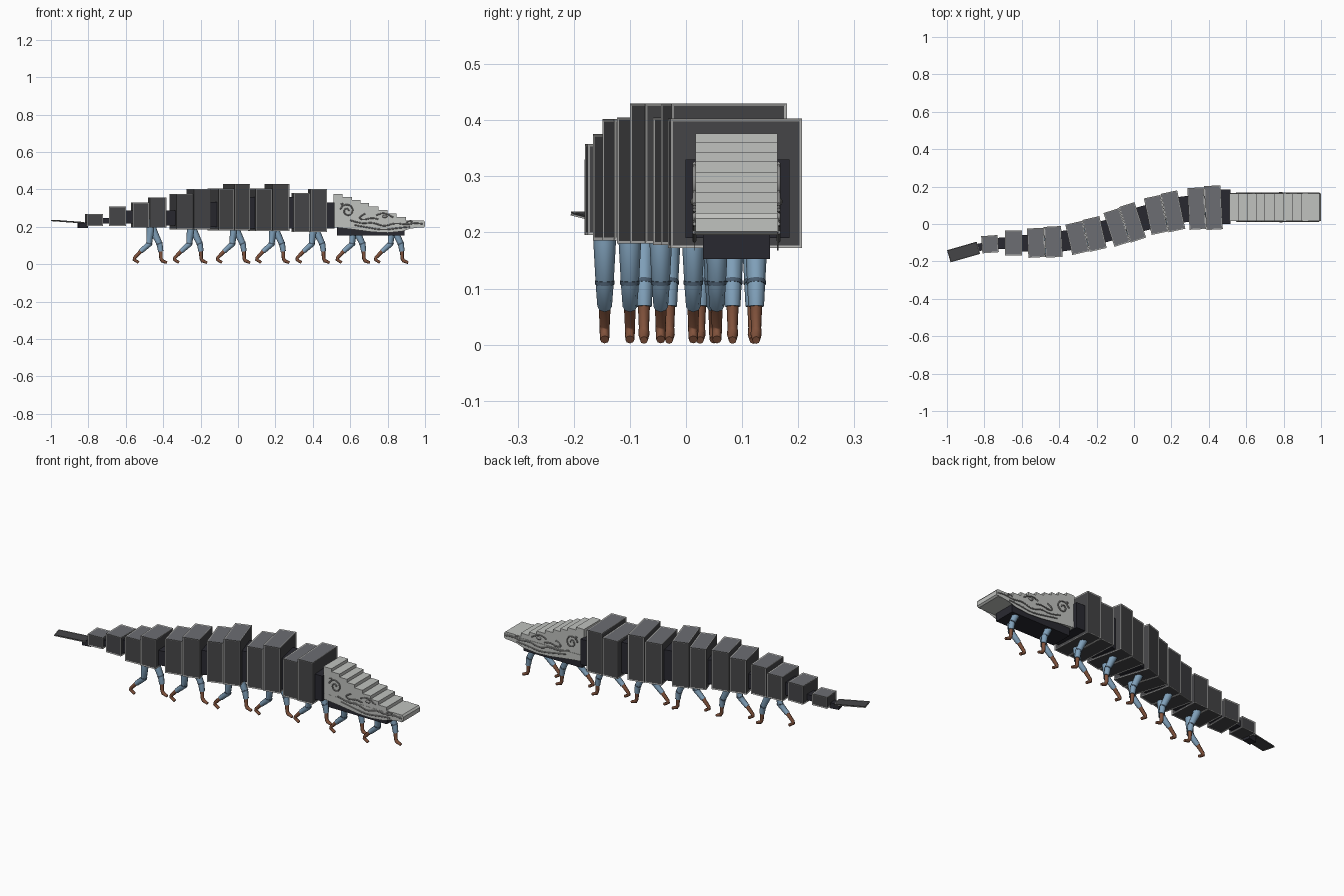
import bpy, bmesh
from math import radians, cos, sin, pi
from mathutils import Matrix, Vector

cube = bpy.data.objects.get("Cube")
if cube:
    bpy.data.objects.remove(cube)


def material(name, rgb):
    m = bpy.data.materials.new(name)
    m.use_nodes = True
    m.diffuse_color = (*rgb, 1)
    m.node_tree.nodes["Principled BSDF"].inputs["Base Color"].default_value = (*rgb, 1)
    return m


PANEL = material("charcoal panel", (0.06, 0.06, 0.064))
TOP = material("grey top panel", (0.15, 0.155, 0.17))
FRAME = material("light frame", (0.42, 0.42, 0.41))
DARK = material("dark connector", (0.022, 0.022, 0.03))
HEAD = material("pale head", (0.53, 0.54, 0.52))
RELIEF = material("grey relief", (0.26, 0.26, 0.255))
DENIM = material("blue trousers", (0.22, 0.36, 0.50))
BAND = material("dark blue band", (0.07, 0.11, 0.16))
BOOT = material("brown boot", (0.22, 0.085, 0.045))


def add(name, data, mats=()):
    ob = bpy.data.objects.new(name, data)
    bpy.context.collection.objects.link(ob)
    for m in mats:
        data.materials.append(m)
    return ob


def box(name, size, loc, turn=0, mats=(DARK,), tilt=0, framed=False, rim=0.007):
    """Box, optionally with every face inset into a framed panel."""
    bm = bmesh.new()
    bmesh.ops.create_cube(bm, size=1, matrix=Matrix.Diagonal((*size, 1)))
    if framed:
        inner = list(bm.faces)
        bmesh.ops.inset_individual(bm, faces=inner, thickness=rim, depth=0)
        bm.normal_update()
        for f in inner:
            f.material_index = 2 if f.normal.z > 0.5 else 1
            bmesh.ops.translate(bm, verts=f.verts, vec=f.normal * -0.002)
    me = bpy.data.meshes.new(name)
    bm.to_mesh(me)
    bm.free()
    ob = add(name, me, mats)
    ob.location = loc
    ob.rotation_euler = (0, radians(tilt), radians(turn))
    return ob


def tube(name, points, radii, mat, thick=1.0, loc=(0, 0, 0), smooth=False):
    """Tapered tube through points, turned into a mesh."""
    cu = bpy.data.curves.new(name, "CURVE")
    cu.dimensions = "3D"
    cu.bevel_depth = thick
    cu.bevel_resolution = 2
    cu.use_fill_caps = True
    sp = cu.splines.new("NURBS" if smooth else "POLY")
    sp.points.add(len(points) - 1)
    for p, co, r in zip(sp.points, points, radii):
        p.co = (*co, 1)
        p.radius = r
    if smooth:
        sp.use_endpoint_u = True
        sp.order_u = 3
        sp.resolution_u = 5
    tmp = add(name + "_path", cu)
    dg = bpy.context.evaluated_depsgraph_get()
    me = bpy.data.meshes.new_from_object(tmp.evaluated_get(dg))
    bpy.data.objects.remove(tmp)
    me.materials.clear()
    ob = add(name, me, [mat])
    ob.location = loc
    return ob


def extrude_profile(name, profile, y0, y1, mat):
    bm = bmesh.new()
    face = bm.faces.new([bm.verts.new((x, y0, z)) for x, z in profile])
    new = bmesh.ops.extrude_face_region(bm, geom=[face])["geom"]
    bmesh.ops.translate(bm, verts=[v for v in new if isinstance(v, bmesh.types.BMVert)],
                        vec=(0, y1 - y0, 0))
    bmesh.ops.recalc_face_normals(bm, faces=bm.faces)
    me = bpy.data.meshes.new(name)
    bm.to_mesh(me)
    bm.free()
    return add(name, me, [mat])


# Body sections: centre x, y, turn, length, width, bottom, tops of the boxes
sections = [
    (-0.77, -0.108, 4, 0.09, 0.092, 0.205, [0.268]),
    (-0.645, -0.102, 0, 0.093, 0.133, 0.205, [0.308]),
    (-0.477, -0.098, 3, 0.185, 0.165, 0.195, [0.33, 0.358]),
    (-0.257, -0.064, 13, 0.19, 0.175, 0.186, [0.375, 0.402]),
    (-0.05, -0.005, 18, 0.178, 0.2, 0.18, [0.405, 0.43]),
    (0.163, 0.058, 12, 0.185, 0.21, 0.178, [0.405, 0.43]),
    (0.38, 0.085, 3, 0.18, 0.235, 0.172, [0.38, 0.403]),
]
for i, (x, y, turn, length, width, low, tops) in enumerate(sections):
    n = len(tops)
    step = length / n
    for k, top in enumerate(tops):
        off = (k - (n - 1) / 2) * step
        a = radians(turn)
        grow = 1 if k == n - 1 else 0.95
        box(f"body_box_{i}_{k}", (step - 0.002, width * grow, top - low),
            (x + off * cos(a), y + off * sin(a), (top + low) / 2), turn,
            (FRAME, PANEL, TOP), framed=True)

# Dark connectors between neighbouring sections
for i, (a, b) in enumerate(zip(sections, sections[1:])):
    p = Vector((a[0] + a[3] / 2 * cos(radians(a[2])), a[1] + a[3] / 2 * sin(radians(a[2])), 0))
    q = Vector((b[0] - b[3] / 2 * cos(radians(b[2])), b[1] - b[3] / 2 * sin(radians(b[2])), 0))
    low, top = a[5] + 0.012, a[6][-1] - 0.07 if i > 1 else a[6][-1] - 0.02
    mid = (p + q) / 2
    box(f"connector_{i}", ((q - p).length + 0.03, a[4] * 0.66, top - low),
        (mid.x, mid.y, (low + top) / 2), (a[2] + b[2]) / 2)
box("neck", (0.07, 0.185, 0.14), (0.48, 0.092, 0.26))

# Tail
box("tail_joint", (0.05, 0.04, 0.03), (-0.83, -0.125, 0.208), 10)
box("tail_panel", (0.165, 0.068, 0.007), (-0.911, -0.15, 0.228), 16,
    (FRAME, PANEL, PANEL), tilt=4, framed=True, rim=0.004)

# Head: stepped top, nearly flat underside
x_steps = [0.51, 0.56, 0.61, 0.655, 0.7, 0.75, 0.8, 0.847, 0.897, 1.0]
z_steps = [0.376, 0.36, 0.343, 0.326, 0.308, 0.29, 0.272, 0.253, 0.235]
top = []
for z, x0, x1 in zip(z_steps, x_steps, x_steps[1:]):
    top += [(x0, z), (x1, z)]
top[-1] = (0.992, 0.235)
tip = [(1.0, 0.225), (1.0, 0.202), (0.99, 0.195)]
extrude_profile("head", top + tip + [(0.51, 0.195)], 0.017, 0.163, HEAD)
jaw = [(0.51, 0.23), (0.99, 0.225), (0.995, 0.2), (0.92, 0.19), (0.88, 0.176), (0.8, 0.168),
       (0.72, 0.172), (0.6, 0.188), (0.51, 0.198)]
box("head_base", (0.36, 0.12, 0.045), (0.71, 0.09, 0.175))

# Carved lines on the cheeks, the same on both sides
spiral = [(0.585 + (0.008 + 0.004 * t) * cos(t * pi / 3),
           0.285 + (0.008 + 0.004 * t) * sin(t * pi / 3)) for t in range(10)]
lines = {
    "mouth_line": [(0.6, 0.235), (0.66, 0.215), (0.72, 0.225), (0.78, 0.2), (0.84, 0.222),
                   (0.9, 0.21), (0.95, 0.222), (0.99, 0.215)],
    "lower_lip": [(0.62, 0.21), (0.7, 0.195), (0.78, 0.182), (0.86, 0.195), (0.92, 0.2)],
    "cheek_curl": spiral + [(0.57, 0.33), (0.55, 0.32)],
    "jaw_curl": [(0.68, 0.27), (0.64, 0.25), (0.67, 0.235), (0.72, 0.25), (0.75, 0.24)],
    "brow": [(0.74, 0.262), (0.77, 0.275), (0.8, 0.268), (0.83, 0.25)],
    "nostril": [(0.9, 0.222), (0.915, 0.234), (0.935, 0.23), (0.925, 0.222)],
}
for side, y in (("right", 0.017), ("left", 0.163)):
    out = 0.002 if y > 0.1 else -0.002
    extrude_profile(f"jaw_plate_{side}", jaw, y - 0.001, y + out, HEAD)
    for name, pts in lines.items():
        tube(f"{name}_{side}", [(x, y + out, z) for x, z in pts], [1] * len(pts),
             RELIEF, 0.0035, smooth=True)
    bm = bmesh.new()
    bmesh.ops.create_uvsphere(bm, u_segments=12, v_segments=8, radius=1,
                              matrix=Matrix.Diagonal((0.014, 0.007, 0.008, 1)))
    me = bpy.data.meshes.new("eye")
    bm.to_mesh(me)
    bm.free()
    me.shade_smooth()
    add(f"eye_{side}", me, [RELIEF]).location = (0.785, y + out, 0.255)

# Walking legs: trailing leg on one side, leading leg on the other
leg_parts = {
    "trailing": [
        ("trousers", [(0.01, 0.24), (0.006, 0.18), (0, 0.108), (-0.045, 0.068)],
         [0.02, 0.02, 0.016, 0.013], DENIM),
        ("knee_band", [(0.001, 0.114), (0, 0.107)], [0.0175, 0.0172], BAND),
        ("boot", [(-0.038, 0.076), (-0.078, 0.034), (-0.08, 0.024), (-0.056, 0.009)],
         [0.011, 0.009, 0.009, 0.008], BOOT)],
    "leading": [
        ("trousers", [(0.008, 0.24), (0.022, 0.18), (0.056, 0.108), (0.062, 0.068)],
         [0.02, 0.02, 0.016, 0.014], DENIM),
        ("knee_band", [(0.053, 0.114), (0.056, 0.107)], [0.0175, 0.0172], BAND),
        ("boot", [(0.061, 0.076), (0.063, 0.03), (0.07, 0.018), (0.095, 0.008)],
         [0.011, 0.009, 0.01, 0.007], BOOT)],
}
walkers = [(-0.475, -0.11), (-0.26, -0.065), (-0.03, -0.01), (0.18, 0.048),
           (0.395, 0.085), (0.61, 0.09), (0.815, 0.09)]
for pose, parts in leg_parts.items():
    dy = 0.035 if pose == "leading" else -0.035
    for part, pts, radii, mat in parts:
        first = tube(f"{pose}_{part}", [(x, 0, z) for x, z in pts], radii, mat)
        first.data.shade_smooth()
        for i, (x, y) in enumerate(walkers):
            ob = first if i == 0 else add(f"{pose}_{part}_{i}", first.data)
            ob.location = (x, y + dy, 0)
